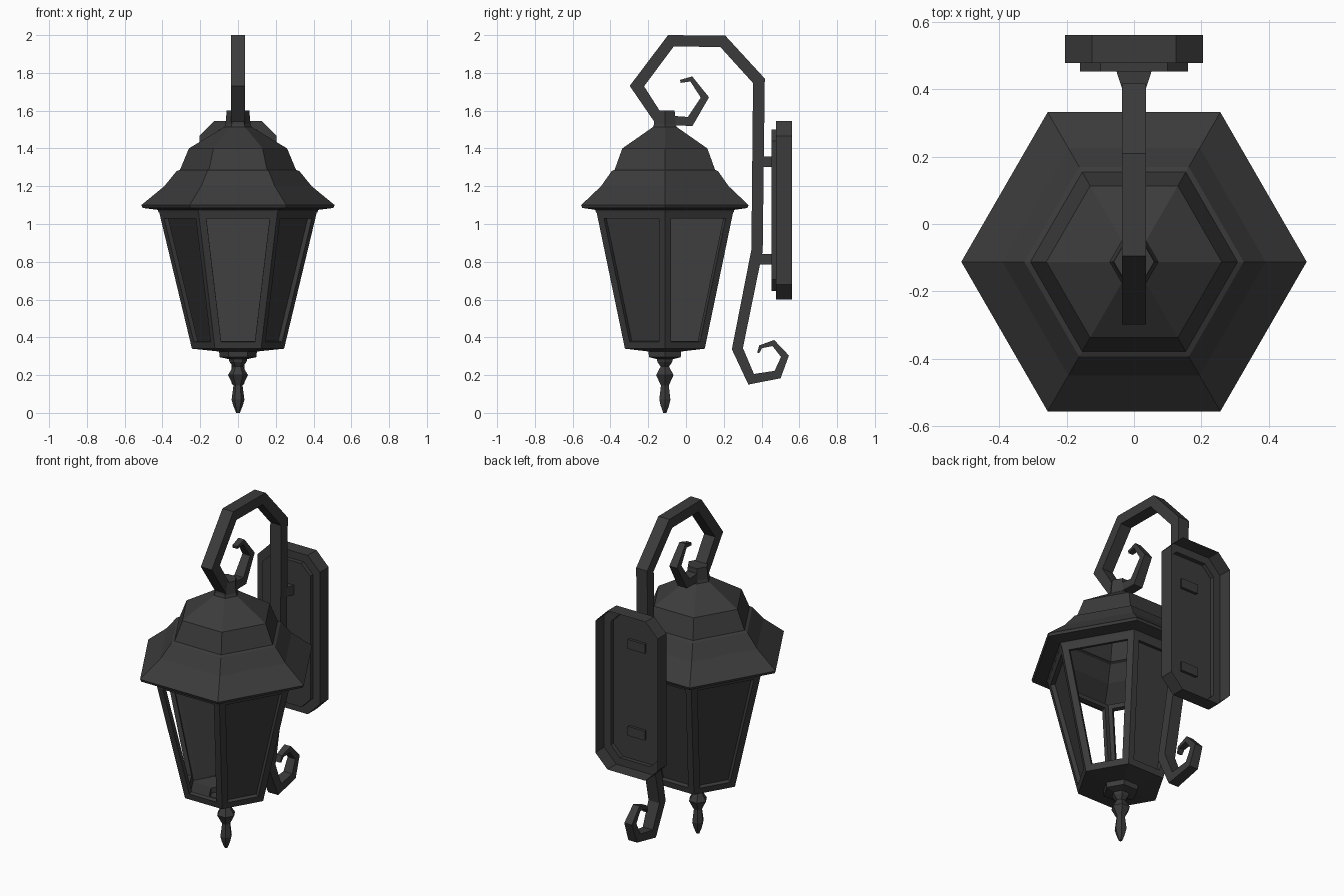
import bpy, bmesh
from math import sin, cos, pi
from mathutils import Vector

cube = bpy.data.objects.get("Cube")
if cube:
    bpy.data.objects.remove(cube, do_unlink=True)

mat = bpy.data.materials.new("dark iron")
mat.use_nodes = True
IRON = (0.044, 0.044, 0.044, 1)
mat.diffuse_color = IRON
mat.node_tree.nodes["Principled BSDF"].inputs["Base Color"].default_value = IRON

AXIS_Y = -0.112  # vertical axis of the lantern


def finish(name, bm):
    bmesh.ops.recalc_face_normals(bm, faces=bm.faces)
    mesh = bpy.data.meshes.new(name)
    bm.to_mesh(mesh)
    bm.free()
    mesh.materials.append(mat)
    obj = bpy.data.objects.new(name, mesh)
    bpy.context.collection.objects.link(obj)
    return obj


def bridge(bm, a, b):
    """Band of quads between two closed loops of vertices."""
    for k in range(len(a)):
        n = (k + 1) % len(a)
        bm.faces.new((a[k], a[n], b[n], b[k]))


def hex_points(r, z):
    return [Vector((r * cos(k * pi / 3), AXIS_Y + r * sin(k * pi / 3), z)) for k in range(6)]


def hex_turned(name, profile, caps):
    """Six-sided turning from (corner radius, height) pairs; caps lists the closed ends."""
    bm = bmesh.new()
    rings = [[bm.verts.new(p) for p in hex_points(r, z)] for r, z in profile]
    for a, b in zip(rings, rings[1:]):
        bridge(bm, a, b)
    for end in caps:
        bm.faces.new(rings[end])
    finish(name, bm)


def swept_bar(name, path):
    """Mitred rectangular bar through (y, z, thickness, width) stations."""
    bm = bmesh.new()
    pts = [Vector((p[0], p[1])) for p in path]
    rings = []
    for i, (y, z, thick, width) in enumerate(path):
        before = pts[i] - pts[max(i - 1, 0)]
        after = pts[min(i + 1, len(pts) - 1)] - pts[i]
        before = (before if before.length else after).normalized()
        after = (after if after.length else before).normalized()
        along = (before + after).normalized()
        side = Vector((-along.y, along.x)) * (thick / 2 / max(along.dot(after), 0.5))
        w = width / 2
        rings.append([bm.verts.new((sx * w, y + s * side.x, z + s * side.y))
                      for sx, s in ((-1, -1), (1, -1), (1, 1), (-1, 1))])
    for a, b in zip(rings, rings[1:]):
        bridge(bm, a, b)
    bm.faces.new(rings[0])
    bm.faces.new(rings[-1])
    finish(name, bm)


def clipped_loop(bm, y, half, z0, z1, cut):
    """Upright rectangle with clipped corners."""
    right = [(half - cut, z0), (half, z0 + cut), (half, z1 - cut), (half - cut, z1)]
    return [bm.verts.new((x, y, z))
            for x, z in right + [(-x, z) for x, z in reversed(right)]]


def strut(name, y0, y1, w0, w1, z0, z1):
    """Box whose half width runs from w0 at the front to w1 at the back."""
    bm = bmesh.new()
    bmesh.ops.create_cube(bm, size=1)
    for v in bm.verts:
        w = w1 if v.co.y > 0 else w0
        v.co = (w if v.co.x > 0 else -w, y1 if v.co.y > 0 else y0,
                z1 if v.co.z > 0 else z0)
    finish(name, bm)


# Roof: a thin shell from the peak down to the underside of the eaves
hex_turned("roof", [
    (0.07, 1.515), (0.26, 1.40), (0.307, 1.287), (0.325, 1.28), (0.39, 1.20),
    (0.512, 1.10), (0.505, 1.085), (0.425, 1.075), (0.42, 1.06)], caps=[0])
hex_turned("roof_stem", [(0.075, 1.505), (0.066, 1.53), (0.06, 1.60)], caps=[0, -1])

# Glazed body: each side has a frame with a reveal, and three sides have a pane
TOP, BOTTOM = (0.418, 1.065), (0.244, 0.34)
BORDER, REVEAL = 0.037, 0.025
CLOSED = (1, 2, 5)
hi, lo = hex_points(*TOP), hex_points(*BOTTOM)
hi_in, lo_in = hex_points(TOP[0] - 0.029, TOP[1]), hex_points(BOTTOM[0] - 0.029, BOTTOM[1])
bm = bmesh.new()
pane_bm = bmesh.new()
for k in range(6):
    n = (k + 1) % 6
    outer = [lo[k], lo[n], hi[n], hi[k]]
    across = (lo[n] - lo[k]).normalized()
    up = ((hi[k] + hi[n]) - (lo[k] + lo[n])).normalized()
    inward = up.cross(across).normalized()
    slant = (hi[k] - lo[k]).normalized()
    slant_n = (hi[n] - lo[n]).normalized()
    # Opening corners: slide along the slanted edge, then in across the side
    opening = [lo[k] + slant * BORDER + across * BORDER,
               lo[n] + slant_n * BORDER - across * BORDER,
               hi[n] - slant_n * BORDER - across * BORDER,
               hi[k] - slant * BORDER + across * BORDER]
    sunk = [p + inward * REVEAL for p in opening]
    inner = [lo_in[k], lo_in[n], hi_in[n], hi_in[k]]
    loops = [[bm.verts.new(p) for p in pts] for pts in (outer, opening, sunk, inner)]
    for a, b in zip(loops, loops[1:]):
        bridge(bm, a, b)
    if k in CLOSED:
        pane_bm.faces.new([pane_bm.verts.new(p) for p in sunk])
bmesh.ops.remove_doubles(bm, verts=bm.verts, dist=0.0005)
finish("body_frame", bm)
finish("window_panes", pane_bm)

# Dished floor and finial under the body
hex_turned("body_floor", [(0.215, 0.345), (0.244, 0.34), (0.10, 0.325), (0.097, 0.295),
                          (0.05, 0.285)], caps=[-1])
hex_turned("finial", [
    (0.05, 0.29), (0.045, 0.27), (0.026, 0.245), (0.053, 0.20), (0.024, 0.145),
    (0.034, 0.07), (0.026, 0.04), (0.01, 0.0)], caps=[0, -1])

# Scrolled bracket: top curl, arch, post and bottom scroll in one bar
W = 0.072
swept_bar("bracket", [
    (-0.03, 1.755, 0.016, 0.03), (0.028, 1.768, 0.024, 0.04), (0.1, 1.67, 0.036, 0.05),
    (0.022, 1.543, 0.046, 0.06), (-0.14, 1.55, 0.055, W), (-0.26, 1.73, 0.062, W),
    (-0.08, 1.97, 0.06, W), (0.195, 1.967, 0.06, W), (0.386, 1.758, 0.062, W),
    (0.376, 0.86, 0.06, W), (0.272, 0.34, 0.056, W), (0.345, 0.178, 0.05, 0.066),
    (0.485, 0.203, 0.044, 0.058), (0.524, 0.30, 0.036, 0.05), (0.462, 0.37, 0.028, 0.042),
    (0.395, 0.35, 0.018, 0.034), (0.382, 0.318, 0.012, 0.028)])

# Wall plate: a stepped shell, open at the back
bm = bmesh.new()
loops = [clipped_loop(bm, 0.56, 0.205, 0.60, 1.545, 0.08),
         clipped_loop(bm, 0.477, 0.205, 0.60, 1.545, 0.08),
         clipped_loop(bm, 0.477, 0.16, 0.645, 1.50, 0.06),
         clipped_loop(bm, 0.452, 0.16, 0.645, 1.50, 0.06)]
for a, b in zip(loops, loops[1:]):
    bridge(bm, a, b)
bm.faces.new(loops[-1])
finish("wall_plate", bm)

# Struts from the post through the plate
for label, z in (("upper", 1.33), ("lower", 0.813)):
    strut(label + "_strut", 0.385, 0.468, 0.03, 0.057, z - 0.028, z + 0.028)
